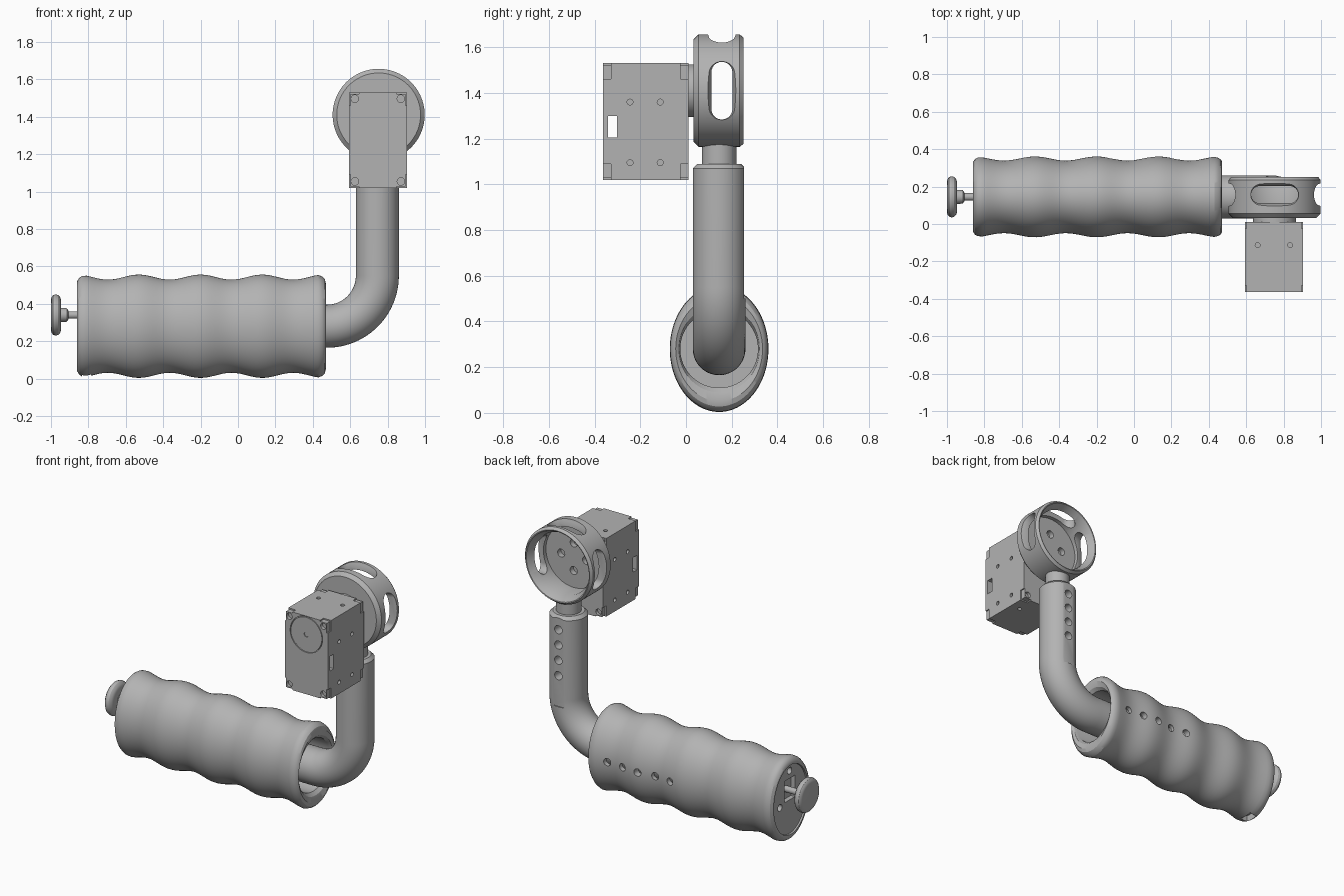
import bpy, bmesh, math
from mathutils import Vector

if "Cube" in bpy.data.objects:
    bpy.data.objects.remove(bpy.data.objects["Cube"])

grey = bpy.data.materials.new("plain grey")
grey.use_nodes = True
grey.diffuse_color = (0.45, 0.45, 0.45, 1)
grey.node_tree.nodes["Principled BSDF"].inputs["Base Color"].default_value = (0.45, 0.45, 0.45, 1)


def skin(name, rings):
    """Solid through a list of matching point rings, capped at both ends."""
    bm = bmesh.new()
    loops = [[bm.verts.new(p) for p in ring] for ring in rings]
    n = len(loops[0])
    for a, b in zip(loops, loops[1:]):
        for i in range(n):
            j = (i + 1) % n
            bm.faces.new((a[i], a[j], b[j], b[i]))
    bm.faces.new(loops[0][::-1])
    bm.faces.new(loops[-1])
    bmesh.ops.recalc_face_normals(bm, faces=bm.faces)
    mesh = bpy.data.meshes.new(name)
    bm.to_mesh(mesh)
    bm.free()
    mesh.materials.append(grey)
    obj = bpy.data.objects.new(name, mesh)
    bpy.context.collection.objects.link(obj)
    return obj


def loft(name, axis, centre, rings, n=64):
    """Rings of (position, radius) or (position, radius a, radius b) along an axis."""
    def point(t, a, b):
        return {"X": (t, a, b), "Y": (a, t, b), "Z": (a, b, t)}[axis]
    out = []
    for t, ra, *rb in rings:
        rb = rb[0] if rb else ra
        out.append([point(t, centre[0] + ra * math.cos(math.tau * i / n),
                          centre[1] + rb * math.sin(math.tau * i / n)) for i in range(n)])
    return skin(name, out)


def box(name, lo, hi):
    def ring(z):
        return [(lo[0], lo[1], z), (hi[0], lo[1], z), (hi[0], hi[1], z), (lo[0], hi[1], z)]
    return skin(name, [ring(lo[2]), ring(hi[2])])


def hole(axis, centre, start, end, r, n=24):
    return loft("cutter", axis, centre, [(start, r), (end, r)], n)


def cut(obj, cutters):
    """Subtract the cutters, bake the result and remove them."""
    for c in cutters:
        mod = obj.modifiers.new("cut", "BOOLEAN")
        mod.operation, mod.solver, mod.object = "DIFFERENCE", "EXACT", c
        c.hide_render = True
    bpy.context.view_layer.update()
    graph = bpy.context.evaluated_depsgraph_get()
    mesh = bpy.data.meshes.new_from_object(obj.evaluated_get(graph))
    obj.modifiers.clear()
    obj.data = mesh
    for c in cutters:
        bpy.data.objects.remove(c)


Y, GRIP_Z = 0.145, 0.28      # shared centre line of grip and tube
TUBE_X, TUBE_R, BEND = 0.745, 0.115, 0.27

# Grip: wavy oval sleeve with an open bore at one end and a recessed end plate
rings = [(-0.2, .17, .17), (.44, .17, .17), (.46, .177, .19), (.47, .19, .228),
         (.464, .2, .252), (.45, .209, .266)]
for i in range(57):
    x = 0.43 - 1.24 * i / 56
    wave = math.cos(math.tau * (x + 0.2) / 0.33)
    rings.append((x, .205 + .011 * wave, .2625 + .0135 * wave))
rings += [(-.835, .21, .268), (-.85, .203, .258), (-.86, .188, .24), (-.86, .176, .226),
          (-.85, .174, .224)]
grip = loft("grip", "X", (Y, GRIP_Z), rings, 96)
cutters = [hole("Y", (.33 - .115 * i, GRIP_Z), .3, .5, .024) for i in range(5)]
cutters += [hole("X", (Y + dy, z), -.9, -.81, .022)
            for dy, z in ((0, .465), (.1, .26), (-.1, .26))]
cutters.append(box("cutter", (-.9, Y - .055, .275), (-.82, Y + .055, .415)))
cutters.append(box("cutter", (-.835, Y - .045, -.1), (-.785, Y + .045, .055)))
cut(grip, cutters)

# Knob: round pull with collar and stem
loft("end_knob", "X", (Y, .34),
     [(-1, .08), (-.997, .095), (-.988, .106), (-.975, .11), (-.962, .107), (-.951, .096),
      (-.946, .08), (-.946, .038), (-.915, .036), (-.905, .02), (-.8, .02)])

# Tube: runs out of the grip and bends upward
path = [(-.21, GRIP_Z, 0)]
for i in range(25):
    a = math.pi / 2 * i / 24
    path.append((TUBE_X - BEND + BEND * math.sin(a), GRIP_Z + BEND - BEND * math.cos(a), a))
path += [(TUBE_X, 1.07, math.pi / 2), (TUBE_X, 1.09, math.pi / 2)]
rings = []
for k, (x, z, a) in enumerate(path):
    r = TUBE_R - .02 if k == len(path) - 1 else TUBE_R
    normal = Vector((-math.sin(a), 0, math.cos(a)))
    rings.append([Vector((x, Y, z)) + r * (math.cos(t) * Vector((0, 1, 0)) + math.sin(t) * normal)
                  for t in (math.tau * i / 64 for i in range(64))])
tube = skin("bent_tube", rings)
cut(tube, [box("cutter", (.5, .253, .5), (1, .4, 1.2))]
    + [hole("Y", (TUBE_X, 1.0 - .1 * i), .19, .4, .027) for i in range(4)])
loft("neck", "Z", (TUBE_X, Y), [(1.08, .075), (1.185, .075)], 48)

# Cup: round housing, open to the back, with three tapered slots in its wall
CX, CZ = 0.752, 1.41
cup = loft("round_housing", "Y", (CX, CZ),
           [(.085, .2), (.2, .2), (.25, .226), (.252, .232), (.235, .246), (.055, .246),
            (.033, .224)], 96)


def slot(angle):
    out, along = (Vector((math.cos(angle), 0, math.sin(angle))),
                  Vector((-math.sin(angle), 0, math.cos(angle))))
    rings = []
    for dist, r in ((.1, .046), (.205, .046), (.27, .07)):
        ring = []
        for i in range(32):
            t = math.tau * (i + .5) / 32
            side = .08 if math.sin(t) > 0 else -.08
            ring.append(Vector((CX, .157, CZ)) + out * dist + along * (side + r * math.sin(t))
                        + Vector((0, r * math.cos(t), 0)))
        rings.append(ring)
    return skin("cutter", rings)


cutters = [slot(math.pi / 2 * i) for i in range(3)]
for i in range(4):
    a = math.pi / 2 * i
    cutters.append(hole("Y", (CX + .09 * math.cos(a), CZ + .09 * math.sin(a)), .05, .12, .026))
cut(cup, cutters)
loft("drive_disc", "Y", (CX, CZ), [(0, .115), (.04, .115)])

# Motor case: box with stepped corners, screw holes and a side window
X0, X1, Y0, Y1, Z0, Z1 = .593, .903, -.363, .01, 1.02, 1.53
MX = (X0 + X1) / 2
case = box("motor_case", (X0, Y0, Z0), (X1, Y1, Z1))
cutters = []
for x, sx in ((X0, 1), (X1, -1)):
    for y, sy in ((Y0, 1), (Y1, -1)):
        for z, sz in ((Z0, 1), (Z1, -1)):
            for dx, dz in ((.008, .07), (.055, .008)):
                xs = sorted((x - sx * .05, x + sx * dx))
                ys = sorted((y - sy * .05, y + sy * .035))
                zs = sorted((z - sz * .05, z + sz * dz))
                cutters.append(box("cutter", (xs[0], ys[0], zs[0]), (xs[1], ys[1], zs[1])))
            cutters.append(hole("Y", (x + sx * .032, z + sz * .034), y - .02, y + .02, .02))
    for y in (-.245, -.113):
        for z in (1.095, 1.36):
            cutters.append(hole("X", (y, z), x - .03, x + .03, .013, 16))
for x in (MX - .087, MX + .087):
    for z in (Z0, Z1):
        cutters.append(hole("Z", (x, -.113), z - .03, z + .03, .013, 16))
cutters.append(box("cutter", (.5, -.342, 1.205), (1, -.302, 1.3)))
cutters.append(hole("Y", (MX, CZ), -.4, Y0 + .008, .117, 64))
cut(case, cutters)

# Front dial: thin disc with a wedge and centre hole cut out
dial = loft("front_dial", "Y", (MX, CZ), [(Y0, .112), (Y0 + .009, .112)])
wedge = skin("cutter", [[(MX, y, CZ - .02), (MX - .1, y, CZ - .1), (MX, y, CZ - .2),
                         (MX + .1, y, CZ - .12)] for y in (-.4, Y0 + .005)])
cut(dial, [wedge, hole("Y", (MX, CZ), -.4, Y0 + .005, .016)])

# Smooth shading with sharp edges kept
bpy.ops.object.select_all(action="DESELECT")
for obj in bpy.context.collection.objects:
    if obj.type == "MESH":
        obj.select_set(True)
        bpy.context.view_layer.objects.active = obj
bpy.ops.object.shade_smooth_by_angle(angle=math.radians(30))
